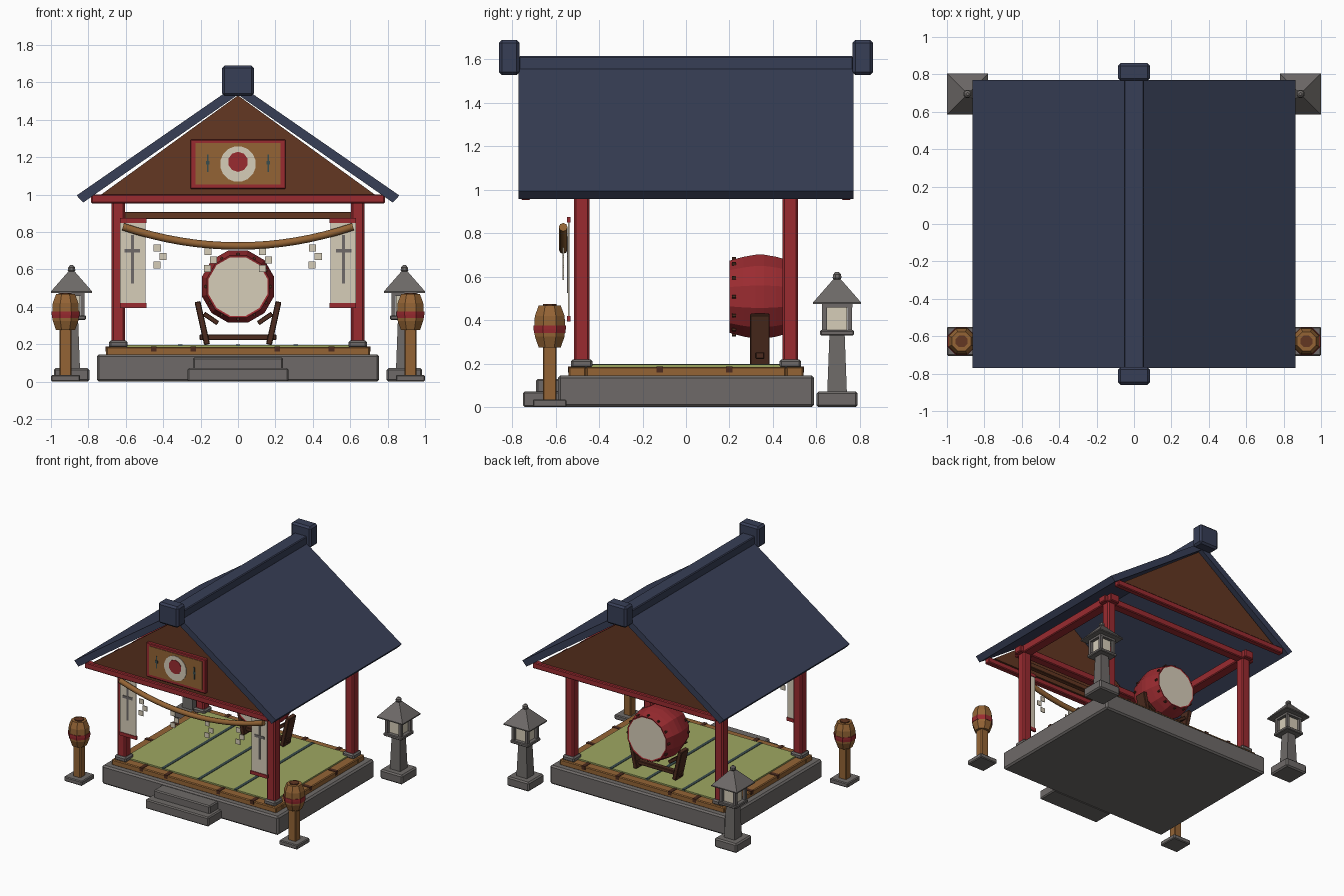
import bpy, bmesh, math
from mathutils import Matrix, Vector

if "Cube" in bpy.data.objects:
    bpy.data.objects.remove(bpy.data.objects["Cube"])


def mat(name, r, g, b):
    m = bpy.data.materials.new(name)
    lin = [((c / 255 + 0.055) / 1.055) ** 2.4 for c in (r, g, b)]
    m.diffuse_color = (*lin, 1)
    m.use_nodes = True
    m.node_tree.nodes["Principled BSDF"].inputs["Base Color"].default_value = m.diffuse_color
    return m


NAVY = mat("navy_tile", 55, 62, 86)
RED = mat("red_lacquer", 154, 43, 48)
BROWN = mat("gable_brown", 99, 55, 34)
DARK = mat("dark_wood", 76, 43, 30)
WOOD = mat("honey_wood", 148, 100, 53)
STONE = mat("grey_stone", 110, 106, 104)
CREAM = mat("cream_paper", 214, 205, 185)
GREEN = mat("straw_green", 158, 167, 97)
TEAL = mat("dark_teal", 58, 76, 76)


def finish(name, bm, mats, bevel=0.0):
    bmesh.ops.recalc_face_normals(bm, faces=bm.faces)
    me = bpy.data.meshes.new(name)
    bm.to_mesh(me)
    bm.free()
    for m in mats:
        me.materials.append(m)
    ob = bpy.data.objects.new(name, me)
    bpy.context.collection.objects.link(ob)
    if bevel:
        mod = ob.modifiers.new("bevel", 'BEVEL')
        mod.width = bevel
        mod.segments = 1
    return ob


def box(name, m, x0, x1, y0, y1, z0, z1, bevel=0.0, tilt=0.0):
    """Box from its limits, optionally leaning about its y axis."""
    bm = bmesh.new()
    bmesh.ops.create_cube(bm, size=1)
    c = Vector(((x0 + x1) / 2, (y0 + y1) / 2, (z0 + z1) / 2))
    size = (abs(x1 - x0), abs(y1 - y0), abs(z1 - z0))
    bm.transform(Matrix.Translation(c) @ Matrix.Rotation(tilt, 4, 'Y') @ Matrix.Diagonal((*size, 1)))
    return finish(name, bm, [m], bevel)


def cbox(name, m, cx, cy, w, z0, z1, bevel=0.0):
    """Square upright block around a centre."""
    return box(name, m, cx - w / 2, cx + w / 2, cy - w / 2, cy + w / 2, z0, z1, bevel)


def prism(name, m, pts, y0, y1, bevel=0.0):
    """Front outline (x, z) extruded along y."""
    bm = bmesh.new()
    f = bm.faces.new([bm.verts.new((x, y0, z)) for x, z in pts])
    new = bmesh.ops.extrude_face_region(bm, geom=[f])["geom"]
    bmesh.ops.translate(bm, vec=(0, y1 - y0, 0), verts=[v for v in new if isinstance(v, bmesh.types.BMVert)])
    return finish(name, bm, [m], bevel)


def lathe(name, mats, prof, n, loc, along_y=False, rule=None):
    """Faceted turned shape from (radius, height); rule picks the material from a face."""
    bm = bmesh.new()
    rings = [[bm.verts.new((r * math.cos((i + .5) * math.tau / n), r * math.sin((i + .5) * math.tau / n), z))
              for i in range(n)] for r, z in prof]
    for a, b in zip(rings, rings[1:]):
        for i in range(n):
            bm.faces.new((a[i], a[(i + 1) % n], b[(i + 1) % n], b[i]))
    bm.faces.new(rings[0])
    bm.faces.new(rings[-1])
    bm.normal_update()
    if rule:
        for f in bm.faces:
            f.material_index = rule(f)
    rot = Matrix.Rotation(math.pi / 2, 4, 'X') if along_y else Matrix()
    bm.transform(Matrix.Translation(loc) @ rot)
    return finish(name, bm, mats)


# stone platform and steps
box("platform", STONE, -.755, .755, -.59, .59, 0, .145, .012)
box("lower_step", STONE, -.27, .27, -.75, -.58, 0, .072, .008)
box("upper_step", STONE, -.24, .24, -.69, -.58, .06, .13, .008)

# wooden floor frame with dark joints, mats and seams
for s in (-1, 1):
    box("floor_frame_long", WOOD, -.705, .705, s * .46, s * .54, .14, .185, .006)
    box("floor_frame_side", WOOD, s * .62, s * .705, -.46, .46, .14, .185, .006)
    for x in (-.45, -.24, .21, .5):
        box("frame_joint", DARK, x - .015, x + .015, s * .475, s * .543, .16, .188)
    for y in (-.12, .2):
        box("frame_joint", DARK, s * .64, s * .708, y - .015, y + .015, .16, .188)
box("straw_mats", GREEN, -.635, .635, -.475, .475, .145, .196)
for x in (-.31, 0, .31):
    box("mat_seam", TEAL, x - .012, x + .012, -.476, .476, .19, .199)

# posts, footings and tie beams
for sx in (-1, 1):
    for sy in (-1, 1):
        cbox("post_footing", STONE, sx * .64, sy * .48, .1, .18, .22, .01)
        cbox("post", RED, sx * .64, sy * .48, .072, .21, .97, .01)
    box("side_tie_beam", RED, sx * .6, sx * .68, -.55, .55, .957, 1.02, .006)
    box("cross_tie_beam", RED, -.71, .71, sx * .445, sx * .515, .957, 1.01, .006)
    box("gable_beam", RED, -.785, .785, sx * .715, sx * .76, .953, 1.0, .006)
    prism("gable_panel", BROWN, [(-.745, .99), (.745, .99), (0, 1.53)], sx * .7, sx * .735)
box("front_lintel", BROWN, -.61, .61, -.5, -.46, .868, .907, .004)

# roof slabs, ridge and ridge ends
for s in (-1, 1):
    prism("roof_slab", NAVY, [(0, 1.592), (s * .863, .995), (s * .828, .957), (0, 1.534)], -.77, .77)
    box("ridge_end", NAVY, -.085, .085, s * .765, s * .86, 1.527, 1.69, .014)
box("ridge_cap", NAVY, -.053, .053, -.77, .77, 1.55, 1.615, .006)

# gable plaque with round emblem
box("plaque_frame", RED, -.255, .255, -.76, -.73, 1.03, 1.295, .005)
box("plaque_board", WOOD, -.226, .226, -.764, -.75, 1.055, 1.275)
lathe("plaque_disc", [CREAM], [(.096, 0), (.096, .006)], 16, (0, -.762, 1.163), True)
lathe("plaque_centre", [RED], [(.054, 0), (.054, .005)], 10, (0, -.766, 1.175), True)
for s in (-1, 1):
    box("plaque_mark", TEAL, s * .158, s * .166, -.768, -.76, 1.12, 1.215)
    box("plaque_mark_bar", TEAL, s * .152, s * .172, -.768, -.76, 1.16, 1.18)

# hanging rope
cu = bpy.data.curves.new("rope", 'CURVE')
cu.dimensions = '3D'
cu.bevel_depth = .02
cu.bevel_resolution = 2
cu.use_fill_caps = True
sp = cu.splines.new('POLY')
sp.points.add(16)
for i, p in enumerate(sp.points):
    t = i / 8 - 1
    p.co = (.615 * t, -.565, .725 + .103 * t * t, 1)
cu.materials.append(WOOD)
rope = bpy.data.objects.new("rope", cu)
bpy.context.collection.objects.link(rope)
bpy.context.view_layer.objects.active = rope
rope.select_set(True)
bpy.ops.object.convert(target='MESH')

# zigzag paper streamers
for x, z in ((-.428, .715), (-.157, .695), (.136, .695), (.402, .715)):
    for dx, dz in ((-.004, 0), (.027, -.046), (-.006, -.091)):
        cx, cz = x + dx, z + dz
        box("paper_streamer", CREAM, cx - .019, cx + .019, -.568, -.562, cz - .019, cz + .019)

# side banners with grey cross strokes
for s in (-1, 1):
    box("banner", CREAM, s * .495, s * .63, -.543, -.537, .4, .865)
    for z in (.407, .862):
        box("banner_rod", RED, s * .488, s * .632, -.548, -.532, z - .013, z + .013)
    box("banner_stroke", STONE, s * .557, s * .573, -.547, -.541, .525, .785)
    box("banner_crossbar", STONE, s * .523, s * .607, -.547, -.541, .69, .71)

# barrel drum, tacks and stand
lathe("drum", [RED, CREAM],
      [(.162, -.137), (.172, -.14), (.19, -.075), (.2, -.02), (.2, .02), (.19, .075), (.172, .14), (.162, .137)],
      12, (0, .34, .508), True, lambda f: int(len(f.verts) > 4))
for i in range(12):
    a = i * math.tau / 12
    for y in (.22, .46):
        lathe("drum_tack", [DARK], [(.009, -.009), (.009, .009)], 6,
              (.174 * math.cos(a), y, .508 + .174 * math.sin(a)), True)
for s in (-1, 1):
    box("drum_stand_leg", DARK, s * .175, s * .207, .295, .385, .195, .43, .004, s * .22)
    box("drum_stand_rest", DARK, s * .1, s * .19, .31, .37, .325, .35, .003, -s * .6)
box("drum_stand_bar", DARK, -.205, .205, .32, .36, .222, .252, .004)

# stone lanterns at the back corners
R2 = math.sqrt(.5)
for s in (-1, 1):
    x, y = s * .89, .695
    cbox("lantern_base", STONE, x, y, .19, 0, .072, .01)
    lathe("lantern_shaft", [STONE], [(.09 * R2, .07), (.07 * R2, .335)], 4, (x, y, 0))
    cbox("lantern_shelf", STONE, x, y, .155, .33, .354, .005)
    cbox("lantern_light", CREAM, x, y, .092, .35, .47)
    for dx in (-.058, .058):
        for dy in (-.058, .058):
            cbox("lantern_corner", STONE, x + dx, y + dy, .022, .35, .47)
    cbox("lantern_lintel", STONE, x, y, .14, .458, .478)
    lathe("lantern_roof", [STONE], [(.22 * R2, .474), (.22 * R2, .482), (.035 * R2, .588)], 4, (x, y, 0))
    lathe("lantern_knob", [STONE], [(.012, .58), (.022, .595), (.02, .61), (.008, .622)], 8, (x, y, 0))

# wooden barrel stands at the front corners
for s in (-1, 1):
    x, y = s * .922, -.627
    cbox("barrel_base", STONE, x, y, .155, 0, .036, .006)
    cbox("barrel_stem", WOOD, x, y, .064, .03, .29, .006)
    lathe("barrel", [WOOD], [(.055, .275), (.074, .325), (.077, .37), (.074, .42), (.055, .467)], 8, (x, y, 0))
    lathe("barrel_band", [RED], [(.078, .34), (.08, .358), (.08, .376)], 8, (x, y, 0))
    lathe("barrel_plug", [BROWN], [(.034, .46), (.034, .474)], 8, (x, y, 0))
